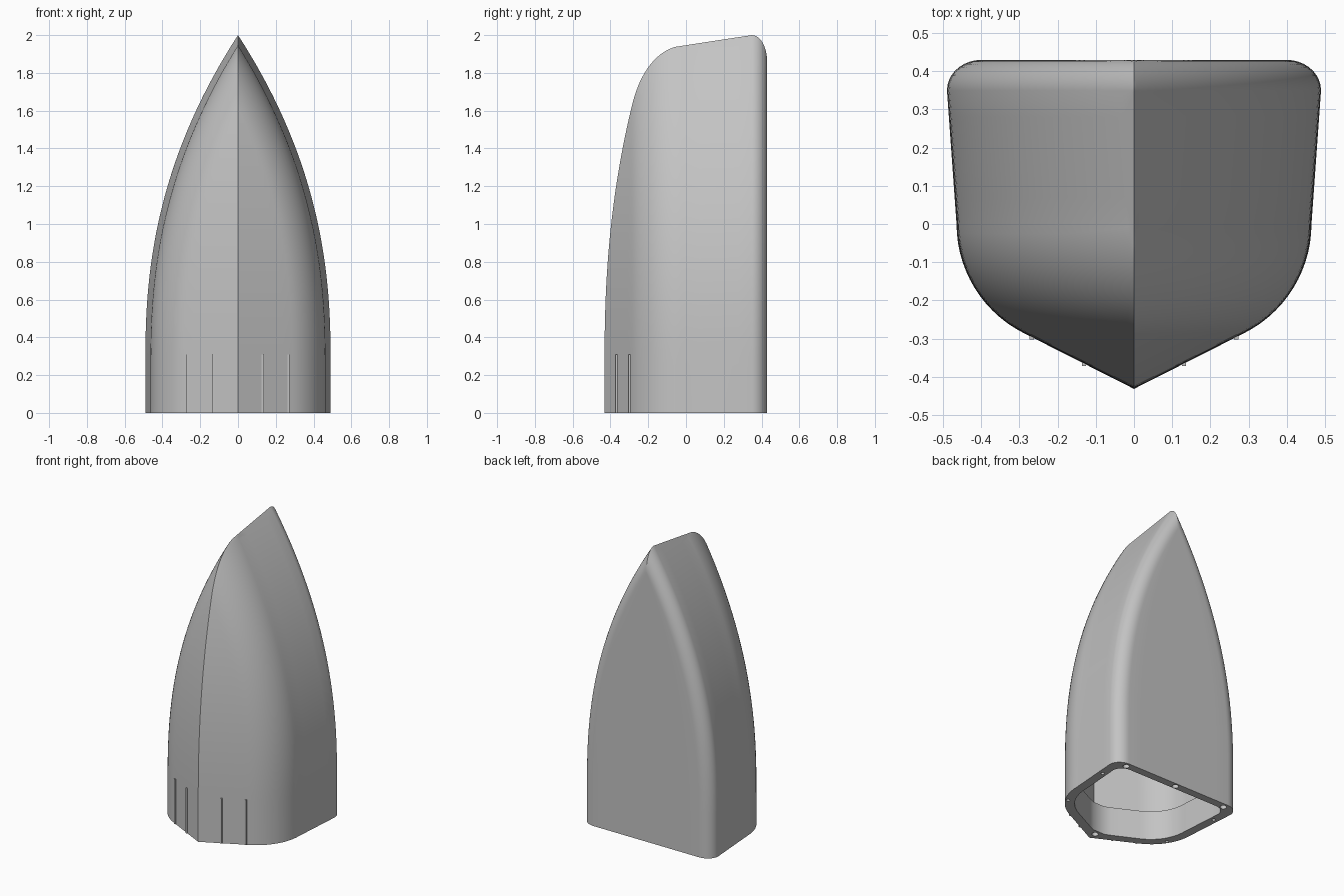
import bpy, bmesh, math
from mathutils import Matrix

if "Cube" in bpy.data.objects:
    bpy.data.objects.remove(bpy.data.objects["Cube"])

grey = bpy.data.materials.new("light_grey")
grey.diffuse_color = (0.55, 0.55, 0.55, 1)
grey.use_nodes = True
grey.node_tree.nodes["Principled BSDF"].inputs["Base Color"].default_value = grey.diffuse_color

R, CX = 0.32, 0.145            # bilge arc radius and centre
A0 = math.radians(-63.4)       # where the bilge arc meets the flat bottom
AX, AY = CX + R * math.cos(A0), R * math.sin(A0)
KEEL = -0.432


def section(z, inset=0.0):
    """Half cross-section from keel round to the deck centre line."""
    t = max(0.0, (z - 0.3) / 1.7)
    w = 0.49 * (1 - t ** 2.25) - inset         # half width at the deck edge
    w0 = w - 0.025 - 0.009 * z / 1.955         # half width at the bilge
    d = 0.465 - w0
    pts = []
    # flat bottom and bilge arc, cut off at the centre line
    if w0 > 0:
        if d < AX:
            start, a = (0, KEEL + (AY - KEEL) / AX * d), A0
        else:
            a = -math.acos(min(1, (d - CX) / R))
            start = (0, R * math.sin(a))
        end = (CX + R * math.cos(a) - d, R * math.sin(a))
        for i in range(6):
            k = i / 6
            pts.append((start[0] + (end[0] - start[0]) * k,
                        start[1] + (end[1] - start[1]) * k))
        for i in range(14):
            b = a * (1 - i / 14)
            pts.append((CX + R * math.cos(b) - d, R * math.sin(b)))
        y0, x0 = 0, w0
    else:
        y0, x0 = 0.35 * -w0 / (w - w0), 0
        pts += [(0, y0)] * 20
    # flared side
    for i in range(5):
        k = i / 5
        pts.append((x0 + (w - x0) * k, y0 + (0.35 - y0) * k))
    # rounded deck edge and flat deck
    cx = w - 0.09
    lim = math.pi / 2 if cx > 0 else math.acos(min(1, -cx / 0.09))
    for i in range(10):
        b = lim * i / 9
        pts.append((cx + 0.09 * math.cos(b), 0.35 + 0.08 * math.sin(b)))
    ex, ey = pts[-1]
    for i in range(1, 5):
        pts.append((ex * (1 - i / 4), ey))
    return [(max(0.0, x), y) for x, y in pts]


def ring(bm, z, sx=1.0, sy=1.0, inset=0.0, floor=-1.0):
    return [bm.verts.new((x * sx, max(floor, 0.05 + (y - 0.05) * sy), z))
            for x, y in section(z, inset)]


def finish(ob, angle=30):
    ob.data.materials.append(grey)
    bpy.ops.object.select_all(action='DESELECT')
    ob.select_set(True)
    bpy.context.view_layer.objects.active = ob
    bpy.ops.object.shade_smooth_by_angle(angle=math.radians(angle))


# hull shell: outside from tip to base, then the flange and the cavity
bm = bmesh.new()
N = 60
levels = [2 * (1 - (1 - i / N) ** 1.5) for i in range(N + 1)]
rings = [ring(bm, z) for z in reversed(levels)]
rings += [ring(bm, z, 0.87, 0.86, floor=-0.34) for z in (0, 0.2)]
rings += [ring(bm, 0.2 + 1.55 * i / 20, 1, 0.94, inset=0.028) for i in range(21)]
for a, b in zip(rings, rings[1:]):
    for i in range(len(a) - 1):
        bm.faces.new((a[i], a[i + 1], b[i + 1], b[i]))
bm.faces.new(rings[-1])
bmesh.ops.remove_doubles(bm, verts=bm.verts[:], dist=0.0003)
bmesh.ops.mirror(bm, geom=bm.verts[:] + bm.edges[:] + bm.faces[:],
                 matrix=Matrix.Identity(4), merge_dist=0.0003, axis='X')
bmesh.ops.recalc_face_normals(bm, faces=bm.faces[:])
me = bpy.data.meshes.new("hull_shell")
bm.to_mesh(me)
bm.free()
hull = bpy.data.objects.new("hull_shell", me)
bpy.context.collection.objects.link(hull)
finish(hull)

# bolt and pin holes in the base flange
bm = bmesh.new()
holes = [(0, 0.40, 0.021), (0.395, 0.395, 0.021), (-0.395, 0.395, 0.021), (0, -0.377, 0.021)]
for s in (-1, 1):
    holes += [(s * 0.451, 0.235, 0.012), (s * 0.402, -0.16, 0.012)]
for x, y, r in holes:
    bmesh.ops.create_cone(bm, cap_ends=True, segments=20, radius1=r, radius2=r,
                          depth=0.2, matrix=Matrix.Translation((x, y, 0)))
me = bpy.data.meshes.new("hole_cutter")
bm.to_mesh(me)
bm.free()
cutter = bpy.data.objects.new("hole_cutter", me)
bpy.context.collection.objects.link(cutter)
cutter.data.materials.append(grey)
cutter.hide_render = True
cutter.display_type = 'WIRE'
mod = hull.modifiers.new("holes", 'BOOLEAN')
mod.operation, mod.solver, mod.object = 'DIFFERENCE', 'EXACT', cutter

# thin vertical ribs on the bottom panels
for side, s in (("left", -1), ("right", 1)):
    for name, x in (("inner", 0.131), ("outer", 0.268)):
        y = KEEL + 0.507 * x
        bpy.ops.mesh.primitive_cube_add(size=1, location=(s * x, y + 0.008, 0.155))
        rib = bpy.context.object
        rib.name = f"{name}_rib_{side}"
        rib.scale = (0.011, 0.03, 0.31)
        bpy.ops.object.transform_apply(location=False, rotation=False, scale=True)
        finish(rib)
